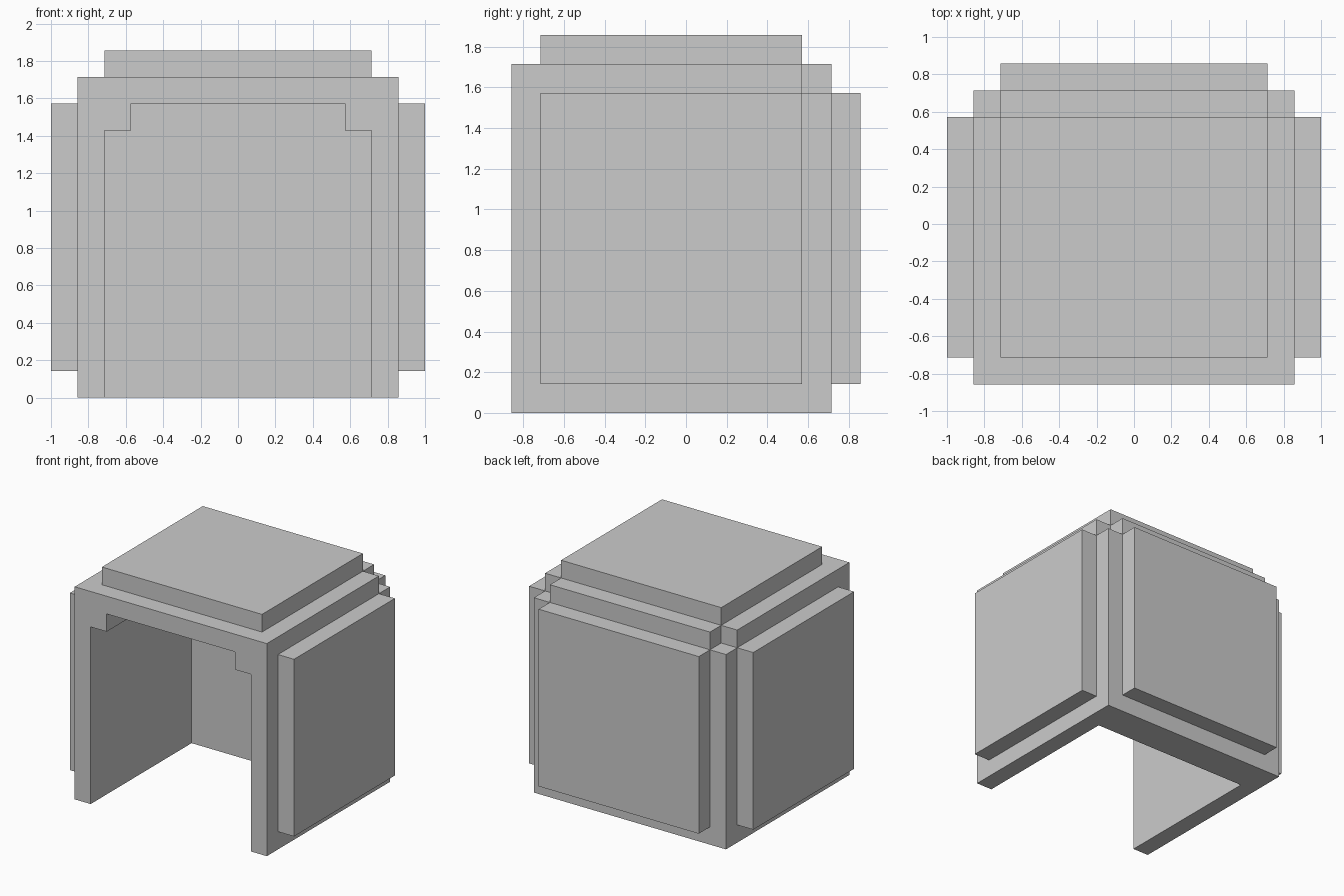
import bpy
import bmesh

if "Cube" in bpy.data.objects:
    bpy.data.objects.remove(bpy.data.objects["Cube"], do_unlink=True)

U = 1 / 7  # one block step

grey = bpy.data.materials.new("plain grey")
grey.use_nodes = True
grey.diffuse_color = (0.6, 0.6, 0.6, 1)
bsdf = next(n for n in grey.node_tree.nodes if n.type == 'BSDF_PRINCIPLED')
bsdf.inputs["Base Color"].default_value = (0.6, 0.6, 0.6, 1)


def prism(name, profile, y0, y1):
    """Extrude an (x, z) profile from y0 to y1, all in block steps."""
    bm = bmesh.new()
    face = bm.faces.new([bm.verts.new((x * U, y0 * U, z * U)) for x, z in profile])
    new = bmesh.ops.extrude_face_region(bm, geom=[face])["geom"]
    verts = [v for v in new if isinstance(v, bmesh.types.BMVert)]
    bmesh.ops.translate(bm, verts=verts, vec=(0, (y1 - y0) * U, 0))
    bmesh.ops.recalc_face_normals(bm, faces=bm.faces)
    mesh = bpy.data.meshes.new(name)
    bm.to_mesh(mesh)
    bm.free()
    mesh.materials.append(grey)
    obj = bpy.data.objects.new(name, mesh)
    bpy.context.collection.objects.link(obj)
    return obj


def block(name, x, y, z):
    """Box from (min, max) pairs in block steps."""
    return prism(name, [(x[0], z[0]), (x[1], z[0]), (x[1], z[1]), (x[0], z[1])], *y)


def cut(obj, cutter):
    """Subtract the cutter, then discard it."""
    cutter.hide_render = True
    mod = obj.modifiers.new("cut", 'BOOLEAN')
    mod.operation = 'DIFFERENCE'
    mod.solver = 'EXACT'
    mod.object = cutter
    bpy.context.view_layer.objects.active = obj
    bpy.ops.object.modifier_apply(modifier=mod.name)
    bpy.data.objects.remove(cutter, do_unlink=True)


# Shell with a stepped cavity open at the front and bottom
shell = block("shell", (-6, 6), (-6, 5), (0, 12))
half = [(5, -1), (5, 10), (4, 10), (4, 11)]
cavity = half + [(-x, z) for x, z in reversed(half)]
cut(shell, prism("cavity_cutter", cavity, -7, 3))

# Notches in the top rear corners
for s in (-1, 1):
    cut(shell, block("corner_cutter", sorted((5 * s, 7 * s)), (4, 6), (11, 13)))

# Raised plates on the sides, back and top
for side, s in (("left", 1), ("right", -1)):
    block(side + "_plate", sorted((6 * s, 7 * s)), (-5, 4), (1, 11))
block("back_plate", (-5, 5), (5, 6), (1, 11))
block("top_plate", (-5, 5), (-5, 4), (12, 13))
